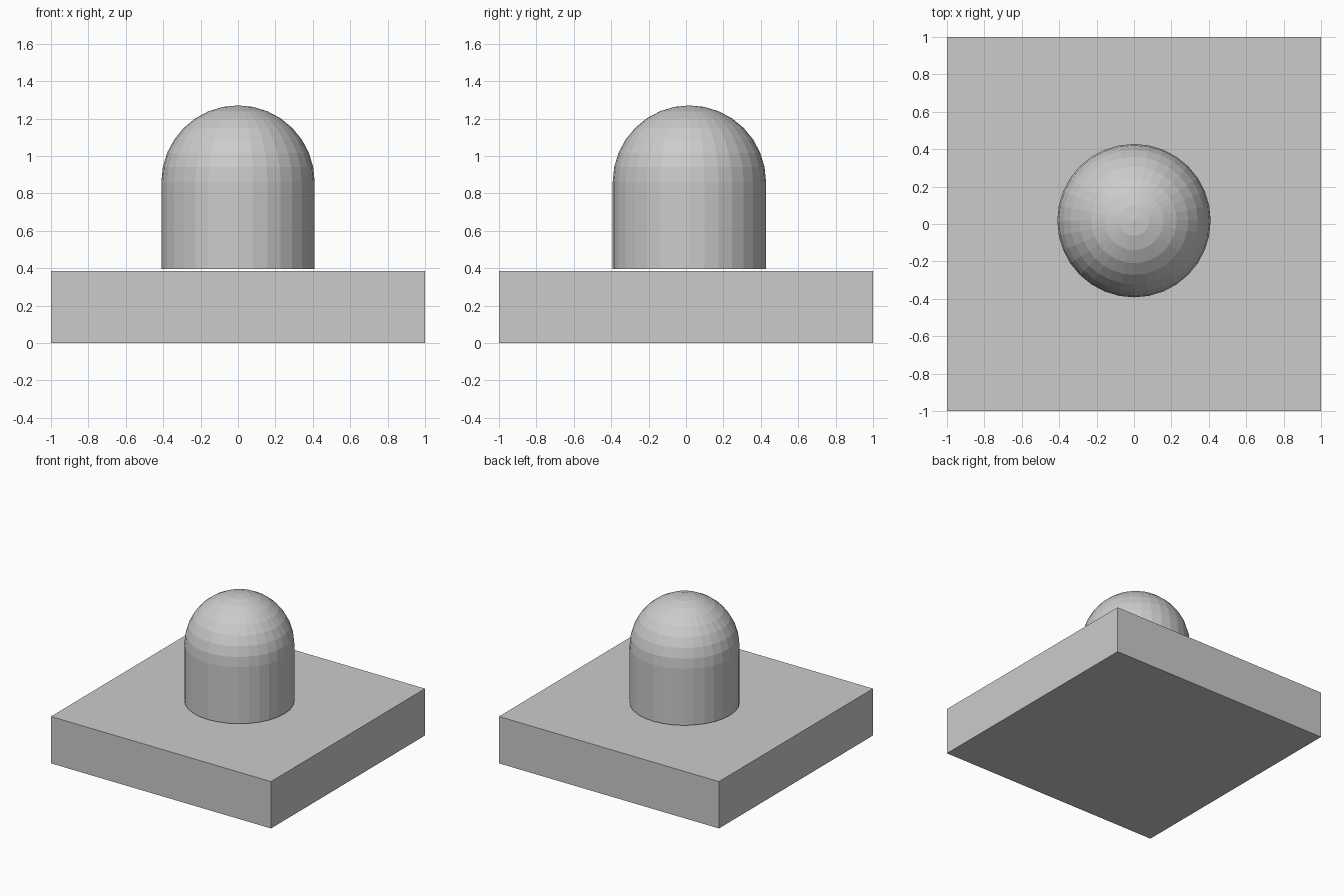
import bpy, bmesh
from math import sin, cos, pi
from mathutils import Vector

if "Cube" in bpy.data.objects:
    bpy.data.objects.remove(bpy.data.objects["Cube"])

SIDES, RADIUS = 32, 0.41
DOME_Y, BASE_Z, SPRING_Z = 0.018, 0.395, 0.86


def add_object(name, bm):
    bmesh.ops.recalc_face_normals(bm, faces=bm.faces)
    mesh = bpy.data.meshes.new(name)
    bm.to_mesh(mesh)
    bm.free()
    obj = bpy.data.objects.new(name, mesh)
    bpy.context.collection.objects.link(obj)
    return obj


# Square base slab
bm = bmesh.new()
bmesh.ops.create_cube(bm, size=1)
bmesh.ops.scale(bm, vec=(2, 2, 0.385), verts=bm.verts)
bmesh.ops.translate(bm, vec=(0, 0, 0.385 / 2), verts=bm.verts)
add_object("base_slab", bm)

# Domed button: flat bottom, straight wall and hemispherical cap, turned on z
profile = [(0, BASE_Z), (RADIUS, BASE_Z)]
profile += [(RADIUS * cos(i * pi / 16), SPRING_Z + RADIUS * sin(i * pi / 16))
            for i in range(9)]
bm = bmesh.new()
verts = [bm.verts.new((r, 0, z)) for r, z in profile]
edges = [bm.edges.new(pair) for pair in zip(verts, verts[1:])]
bmesh.ops.spin(bm, geom=verts + edges, cent=(0, 0, 0), axis=(0, 0, 1),
               angle=2 * pi, steps=SIDES)
bmesh.ops.remove_doubles(bm, verts=bm.verts, dist=1e-4)
dome = add_object("domed_button", bm)
dome.location = Vector((0, DOME_Y, 0))
